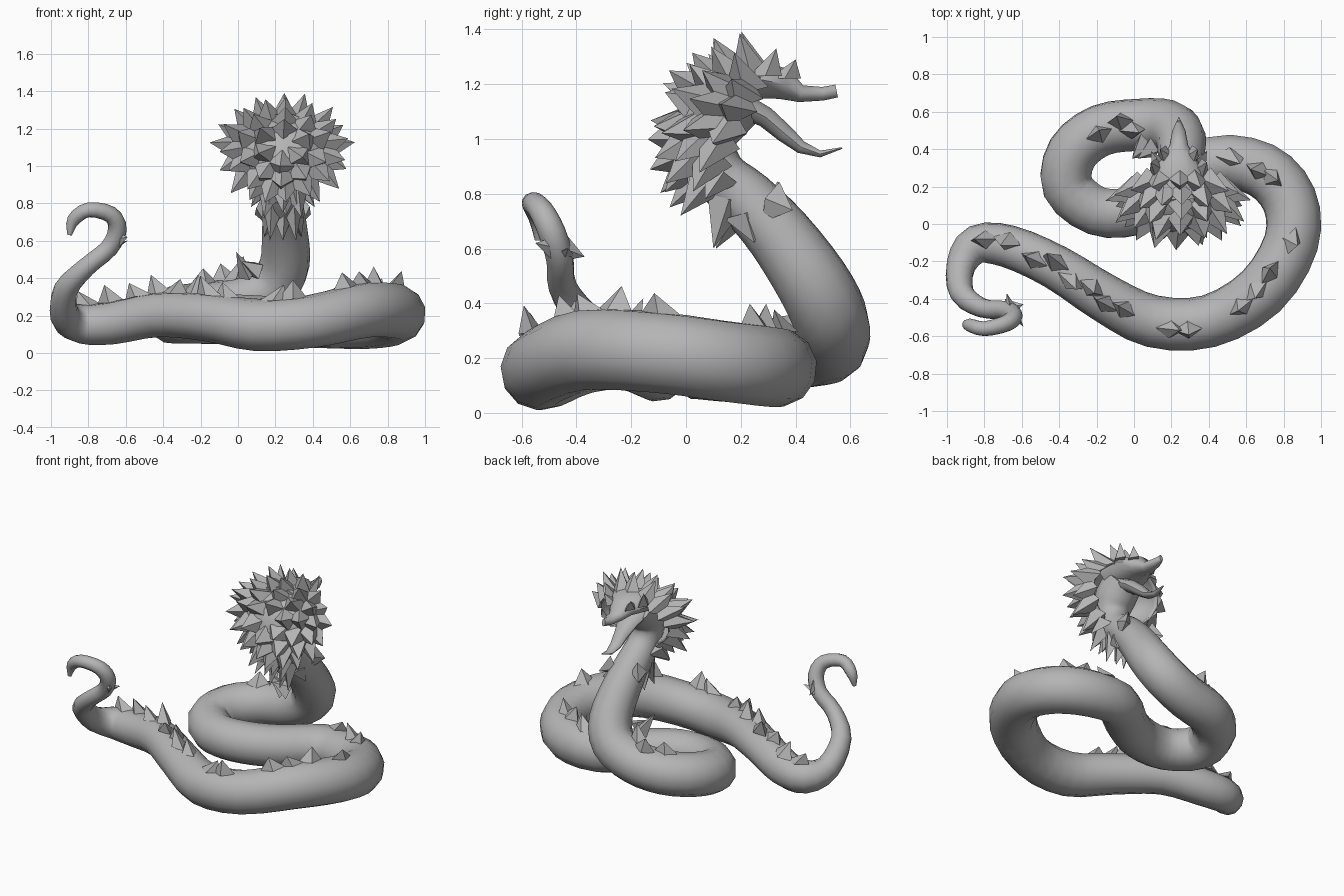
import bpy, bmesh, math, random
from mathutils import Vector as V

if "Cube" in bpy.data.objects:
    bpy.data.objects.remove(bpy.data.objects["Cube"])
random.seed(4)

grey = bpy.data.materials.new("stone_grey")
grey.diffuse_color = (0.46, 0.46, 0.46, 1)
grey.use_nodes = True
grey.node_tree.nodes["Principled BSDF"].inputs["Base Color"].default_value = grey.diffuse_color


def finish(bm, name, smooth=None):
    bmesh.ops.recalc_face_normals(bm, faces=bm.faces[:])
    me = bpy.data.meshes.new(name)
    bm.to_mesh(me)
    bm.free()
    ob = bpy.data.objects.new(name, me)
    bpy.context.collection.objects.link(ob)
    me.materials.append(grey)
    if smooth:
        bpy.ops.object.select_all(action='DESELECT')
        ob.select_set(True)
        bpy.context.view_layer.objects.active = ob
        bpy.ops.object.shade_smooth_by_angle(angle=math.radians(smooth))
    return ob


def resample(pts, n):
    """Catmull-Rom interpolation of position and radius tuples."""
    out = []
    for i in range(len(pts) - 1):
        a, b, c, d = [pts[min(max(i + k, 0), len(pts) - 1)] for k in (-1, 0, 1, 2)]
        for s in range(n):
            t = s / n
            out.append([0.5 * (2 * q + (r - p) * t + (2 * p - 5 * q + 4 * r - w) * t * t
                               + (3 * q - p - 3 * r + w) * t ** 3)
                        for p, q, r, w in zip(a, b, c, d)])
    return out + [list(pts[-1])]


def tube(name, pts, sides=12):
    """Tube through points of x, y, z, half width, half height."""
    bm = bmesh.new()
    rings = []
    side = V((1, 0, 0))
    P = [V(p[:3]) for p in pts]
    for i, p in enumerate(P):
        t = (P[min(i + 1, len(P) - 1)] - P[max(i - 1, 0)]).normalized()
        side = (side - t * side.dot(t)).normalized()
        up = t.cross(side)
        rx, rz = pts[i][3], pts[i][-1]
        rings.append([bm.verts.new(p + side * rx * math.cos(a) + up * rz * math.sin(a))
                      for a in [math.tau * k / sides for k in range(sides)]])
    for r, s in zip(rings, rings[1:]):
        for k in range(sides):
            bm.faces.new((r[k], r[(k + 1) % sides], s[(k + 1) % sides], s[k]))
    bm.faces.new(rings[0])
    bm.faces.new(rings[-1])
    return finish(bm, name, 50)


def spike(bm, base, along, across, tip, la, lc):
    """Four-sided thorn with a diamond base."""
    q = [bm.verts.new(base + d) for d in (along * la, across * lc, -along * la, -across * lc)]
    t = bm.verts.new(tip)
    bm.faces.new(q)
    for k in range(4):
        bm.faces.new((q[k], q[(k + 1) % 4], t))


# Coiled body from tail tip to head
path = [(-.90, -.54, .63, .012), (-.88, -.54, .71, .035), (-.80, -.56, .765, .04),
        (-.68, -.53, .74, .045), (-.645, -.49, .66, .05), (-.69, -.46, .56, .05),
        (-.81, -.45, .46, .052), (-.92, -.37, .34, .065), (-.925, -.22, .2, .08),
        (-.84, -.11, .155, .105), (-.67, -.12, .16, .115), (-.42, -.23, .205, .12),
        (-.15, -.4, .19, .13), (.1, -.52, .15, .14), (.4, -.52, .17, .142),
        (.68, -.36, .23, .15), (.84, -.1, .22, .15), (.83, .13, .19, .15),
        (.68, .29, .17, .15), (.42, .33, .165, .14), (.2, .17, .17, .135),
        (0, .07, .18, .135), (-.2, .07, .18, .135), (-.355, .2, .19, .14),
        (-.33, .38, .22, .14), (-.18, .5, .24, .14), (.02, .53, .27, .14),
        (.18, .525, .35, .14), (.25, .46, .48, .135), (.25, .34, .65, .122),
        (.24, .22, .78, .11), (.24, .12, .87, .1), (.24, .075, .98, .11),
        (.24, .11, 1.09, .13), (.24, .2, 1.17, .12)]
body = resample(path, 3)
tube("body", body)

# Thorns along the spine
bm = bmesh.new()
spots = [(-.78, -.1, .15), (-.7, -.11, .15), (-.53, -.19, .2), (-.46, -.22, .2), (-.34, -.3, .2),
         (-.28, -.35, .2), (-.14, -.43, .2), (-.08, -.48, .18), (.15, -.54, .15), (.27, -.54, .15),
         (.62, -.46, .22), (.7, -.38, .23), (.8, -.25, .23), (.85, -.13, .22),
         (.72, .25, .18), (.64, .3, .18), (.55, .33, .18), (-.15, .5, .24), (-.03, .5, .26),
         (.04, .47, .28)]
for s in spots:
    i = min(range(2, len(body) - 2), key=lambda k: (V(body[k][:3]) - V(s)).length)
    c, r = V(body[i][:3]), body[i][3]
    t = (V(body[i + 1][:3]) - V(body[i - 1][:3])).normalized()
    across = t.cross(V((0, 0, 1))).normalized()
    up = across.cross(t)
    base = c + up * r * 0.92 + across * random.uniform(-.03, .03)
    lean = t * random.uniform(-.08, .08) + across * random.uniform(-.04, .04)
    spike(bm, base, t, across, base + up * random.uniform(.07, .11) + lean, .08, .05)
# Thorns on the tail hook, the rising neck and its sides
for b, d, l, w in [((-.65, -.47, .6), (.06, -.08, .02), .05, .03),
                   ((-.66, -.45, .6), (-.02, .08, -.03), .05, .03),
                   ((-.68, -.45, .57), (.09, .02, .03), .05, .03),
                   ((.05, .42, .42), (-.06, -.07, .12), .07, .05),
                   ((.1, .41, .44), (-.08, -.06, .05), .07, .05),
                   ((.34, .31, .77), (.05, .08, -.03), .08, .05),
                   ((.14, .31, .77), (-.05, .08, -.03), .08, .05)]:
    d = V(d)
    a = d.cross(V((1, .2, 0))).normalized()
    spike(bm, V(b), a, a.cross(d).normalized(), V(b) + d, l, w)
finish(bm, "spine_thorns")

# Domed hood behind the face, with its open side towards the jaws
CENTRE = V((.24, .17, 1.08))
AXIS = V((0, -.93, .2)).normalized()
RIM = V((0, .4, .9)).normalized()


def hood_point(th, ph):
    s = math.sin(th)
    z = math.sin(ph)
    w = .265 * (1 - .35 * max(0, -z) ** 2)
    return (CENTRE + V((1, 0, 0)) * w * s * math.cos(ph)
            + RIM * s * z * (.2 if z > 0 else .25) + AXIS * .2 * math.cos(th))


bm = bmesh.new()
N = 20
rows = [[bm.verts.new(hood_point(math.radians(t), math.tau * k / N)) for k in range(N)]
        for t in (18, 36, 54, 72, 90, 100)]
bm.faces.new(rows[0])
for r, s in zip(rows, rows[1:]):
    for k in range(N):
        bm.faces.new((r[k], r[(k + 1) % N], s[(k + 1) % N], s[k]))
hood = finish(bm, "hood", 60)
thick = hood.modifiers.new("thickness", 'SOLIDIFY')
thick.thickness = 0.015

# Broad overlapping scales in rings over the hood, swept backwards
bm = bmesh.new()
for deg, count, length in ((28, 6, .1), (50, 10, .12), (70, 15, .13), (90, 18, .13)):
    for k in range(count):
        ph = math.tau * (k + (deg % 20) * .05) / count + random.uniform(-.06, .06)
        th = math.radians(deg)
        p = hood_point(th, ph)
        across = (hood_point(th, ph + .05) - hood_point(th, ph - .05)).normalized()
        flow = (hood_point(th + .05, ph) - hood_point(th - .05, ph)).normalized()
        out = flow.cross(across)
        out *= 1 if out.dot(p - CENTRE) > 0 else -1
        d = (out + V((0, -.5, -.2))).normalized()
        spike(bm, p - out * .012, flow, across, p + d * length * random.uniform(.85, 1.15), .075, .075)
# Long hanging spikes under the hood
for x, y, z, dx, dy, dz in [(0, .05, .86, 0, -.11, -.11), (.07, .08, .85, .03, -.1, -.13),
                            (.05, .15, .78, .02, -.05, -.18), (0, .18, .74, 0, -.07, -.14),
                            (.06, .21, .73, .04, .04, -.11), (.1, .13, .88, .07, -.06, -.1)]:
    for sx in ((1, -1) if x else (1,)):
        b = V((.24 + sx * x, y, z))
        d = V((sx * dx, dy, dz))
        a = V((1, .15 * sx, 0)).normalized()
        spike(bm, b, a, a.cross(d).normalized(), b + d, .055, .075)
# Brow horns
for sx in (-1, 1):
    for x, y, z, dz in ((.07, .36, 1.22, .07), (.12, .29, 1.23, .1)):
        b = V((.24 + sx * x, y, z))
        spike(bm, b, V((0, 1, 0)), V((1, 0, 0)), b + V((sx * .03, .04, dz)), .06, .035)
finish(bm, "hood_spikes", 25)

# Parted jaws
tube("upper_jaw", [(.24, .14, 1.2, .16, .08), (.24, .28, 1.215, .14, .07), (.24, .36, 1.2, .085, .06),
                   (.24, .42, 1.165, .05, .033), (.24, .5, 1.165, .035, .026),
                   (.24, .55, 1.175, .012, .025)], 10)
tube("lower_jaw", [(.24, .17, 1.14, .11, .05), (.24, .29, 1.08, .075, .04), (.24, .36, 1.02, .05, .035),
                   (.24, .42, .97, .04, .025), (.24, .49, .945, .025, .013),
                   (.24, .57, .967, .004, .003)], 10)
